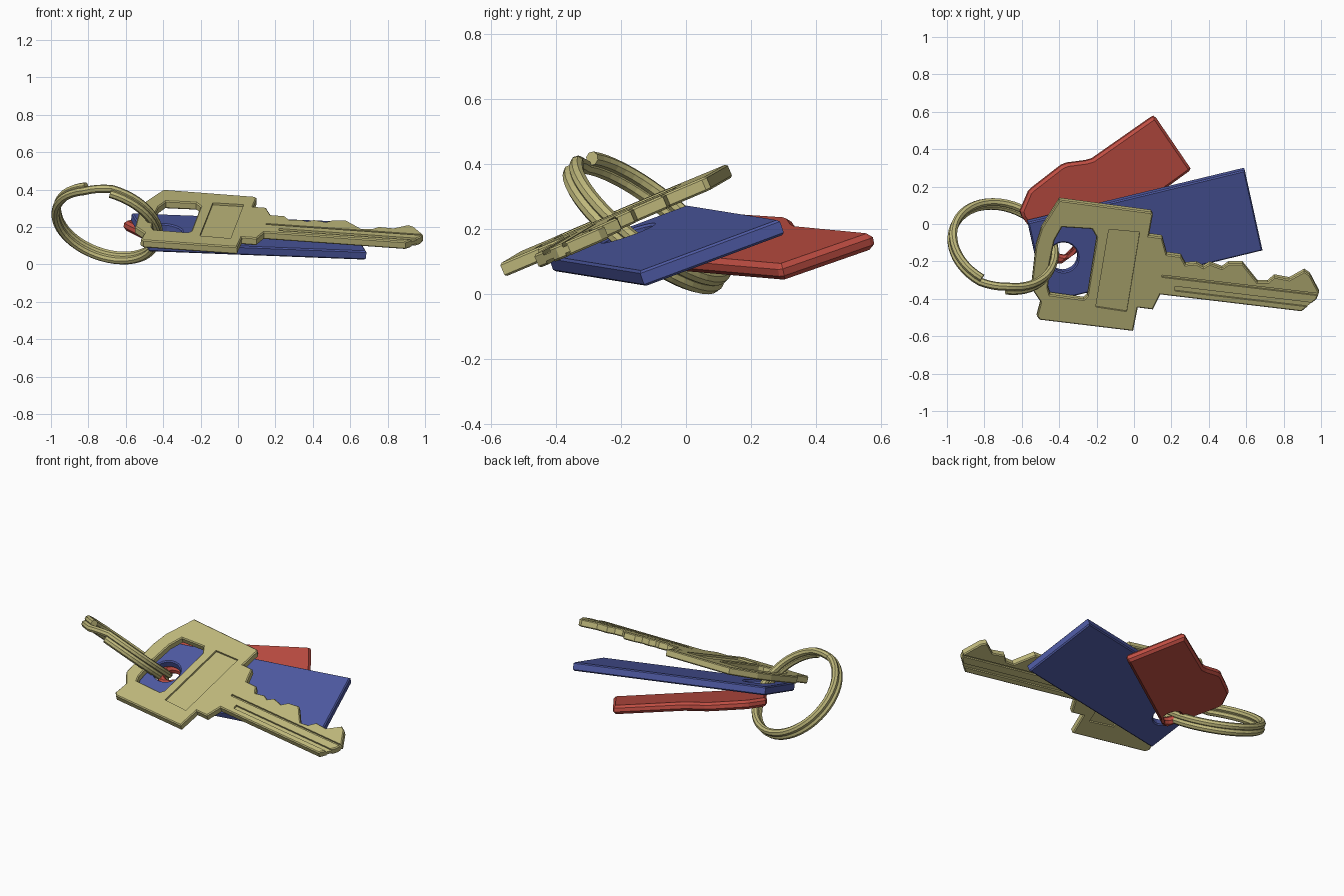
import bpy, bmesh
from math import sin, cos, pi
from mathutils import Vector, Matrix

if "Cube" in bpy.data.objects:
    bpy.data.objects.remove(bpy.data.objects["Cube"])


def material(name, rgb):
    m = bpy.data.materials.new(name)
    m.diffuse_color = (*rgb, 1)
    m.use_nodes = True
    m.node_tree.nodes["Principled BSDF"].inputs["Base Color"].default_value = m.diffuse_color
    return m


BRASS = material("brass", (0.52, 0.48, 0.20))
BLUE = material("blue_plastic", (0.075, 0.10, 0.36))
RED = material("red_plastic", (0.52, 0.075, 0.055))


def to_mesh(obj, mat):
    """Replace a curve or modified object by a clean mesh object."""
    name = obj.name
    deps = bpy.context.evaluated_depsgraph_get()
    mesh = bpy.data.meshes.new_from_object(obj.evaluated_get(deps))
    bm = bmesh.new()
    bm.from_mesh(mesh)
    bmesh.ops.remove_doubles(bm, verts=bm.verts, dist=0.0003)
    bmesh.ops.recalc_face_normals(bm, faces=bm.faces)
    for f in bm.faces:
        f.smooth = False
    bm.to_mesh(mesh)
    bm.free()
    world = obj.matrix_world.copy()
    bpy.data.objects.remove(obj)
    new = bpy.data.objects.new(name, mesh)
    new.name = name
    new.matrix_world = world
    mesh.materials.clear()
    mesh.materials.append(mat)
    bpy.context.collection.objects.link(new)
    bpy.context.view_layer.update()
    return new


def circle(x, y, r, n=20):
    return [(x + r * cos(2 * pi * i / n), y + r * sin(2 * pi * i / n)) for i in range(n)]


def plate(name, loops, plane, thick, bevel, mat, lift=0.0):
    """Bevelled plate; loops are seen from above and lie on z = a + b*x + c*y."""
    a, b, c = plane
    n = Vector((-b, -c, 1)).normalized()
    u = Vector((1, 0, b)).normalized()
    v = n.cross(u)
    origin = Vector((0, 0, a))
    cu = bpy.data.curves.new(name, 'CURVE')
    cu.dimensions = '2D'
    cu.fill_mode = 'BOTH'
    cu.extrude = thick / 2 - bevel
    cu.bevel_depth = bevel
    cu.bevel_resolution = 0
    cu.offset = -bevel
    for loop in loops:
        s = cu.splines.new('POLY')
        s.points.add(len(loop) - 1)
        for p, (x, y) in zip(s.points, loop):
            d = Vector((x, y, b * x + c * y))
            p.co = (d.dot(u), d.dot(v), 0, 1)
        s.use_cyclic_u = True
    obj = bpy.data.objects.new(name, cu)
    bpy.context.collection.objects.link(obj)
    frame = Matrix((u, v, n)).transposed().to_4x4()
    obj.matrix_world = Matrix.Translation(origin + n * lift) @ frame
    bpy.context.view_layer.update()
    return to_mesh(obj, mat)


# Key: head, shoulder and toothed blade in one outline, with a hanging hole
KEY_PLANE = (0.315, -0.02, 0.427)
KEY_T = 0.044
outline = [(-.40, .135), (.09, .07), (.10, .055), (.08, -.055), (.15, -.065),
           (.175, -.155), (.25, -.165), (.275, -.21), (.335, -.205), (.37, -.225),
           (.405, -.205), (.47, -.23), (.505, -.205), (.58, -.205), (.66, -.305),
           (.715, -.305), (.75, -.275), (.83, -.29), (.91, -.245), (.94, -.265),
           (.99, -.36), (.975, -.395), (.895, -.46), (.14, -.37), (.10, -.45),
           (.02, -.44), (-.005, -.565), (-.505, -.505), (-.52, -.485), (-.50, -.41),
           (-.55, -.335), (-.525, -.11), (-.495, -.015)]
hole = [(-.385, -.01), (-.225, -.02), (-.20, -.065), (-.25, -.375), (-.27, -.395),
        (-.45, -.37), (-.46, -.335), (-.45, -.20), (-.425, -.08)]
key = plate("key", [outline, hole], KEY_PLANE, KEY_T, 0.006, BRASS)

# Head pocket and blade grooves, cut into both faces
recesses = [
    [(-.135, -.02), (.03, -.035), (-.04, -.46), (-.205, -.435)],
    [(.22, -.325), (1.02, -.42), (1.02, -.445), (.22, -.35)],
    [(.15, -.265), (1.03, -.368), (1.03, -.38), (.15, -.277)],
]
cutters = []
for side in (1, -1):
    for r in recesses:
        cut = plate("recess_cutter", [r], KEY_PLANE, 0.024, 0.0, BRASS, side * KEY_T / 2)
        cut.hide_render = True
        mod = key.modifiers.new("recess", 'BOOLEAN')
        mod.operation = 'DIFFERENCE'
        mod.solver = 'EXACT'
        mod.object = cut
        cutters.append(cut)
bpy.context.view_layer.update()
key = to_mesh(key, BRASS)
key.name = "key"
for cut in cutters:
    bpy.data.objects.remove(cut)

# Blue rectangular tag
plate("blue_tag",
      [[(-.57, .015), (.59, .295), (.685, -.135), (-.475, -.415)],
       circle(-.38, -.17, .078)],
      (0.177, -0.122, 0.345), 0.05, 0.007, BLUE)

# Red tag with one wavy edge
plate("red_tag",
      [[(.09, .57), (.105, .577), (.118, .567), (.30, .30), (.293, .285),
        (-.39, -.21), (-.415, -.21), (-.60, .04), (-.61, .07), (-.565, .175),
        (-.545, .195), (-.39, .315), (-.36, .327), (-.26, .34), (-.225, .35)],
       circle(-.375, -.115, .05, 16)],
      (0.069, -0.211, 0.205), 0.052, 0.015, RED)

# Split ring: two stacked turns of wire joined by a short jog
centre = Vector((-.70, -.12, .22))
n = Vector((.28, .595, .755)).normalized()
e1 = Vector((.03, -.22, .20))
e1 = (e1 - n * e1.dot(n)).normalized()
e2 = n.cross(e1)
R, H, TURN, JOG = 0.283, 0.017, 48, 4
cu = bpy.data.curves.new("split_ring", 'CURVE')
cu.dimensions = '3D'
cu.bevel_depth = 0.022
cu.bevel_resolution = 2
cu.use_fill_caps = True
count = 2 * TURN - JOG + 1
s = cu.splines.new('POLY')
s.points.add(count - 1)
for i, p in enumerate(s.points):
    t = 2 * pi * i / TURN
    step = min(max((i - (TURN - JOG)) / JOG, 0), 1)
    q = centre + e1 * (R * cos(t)) + e2 * (R * sin(t)) + n * (H * (2 * step - 1))
    p.co = (*q, 1)
ring = bpy.data.objects.new("split_ring", cu)
bpy.context.collection.objects.link(ring)
bpy.context.view_layer.update()
ring = to_mesh(ring, BRASS)
ring.name = "split_ring"
